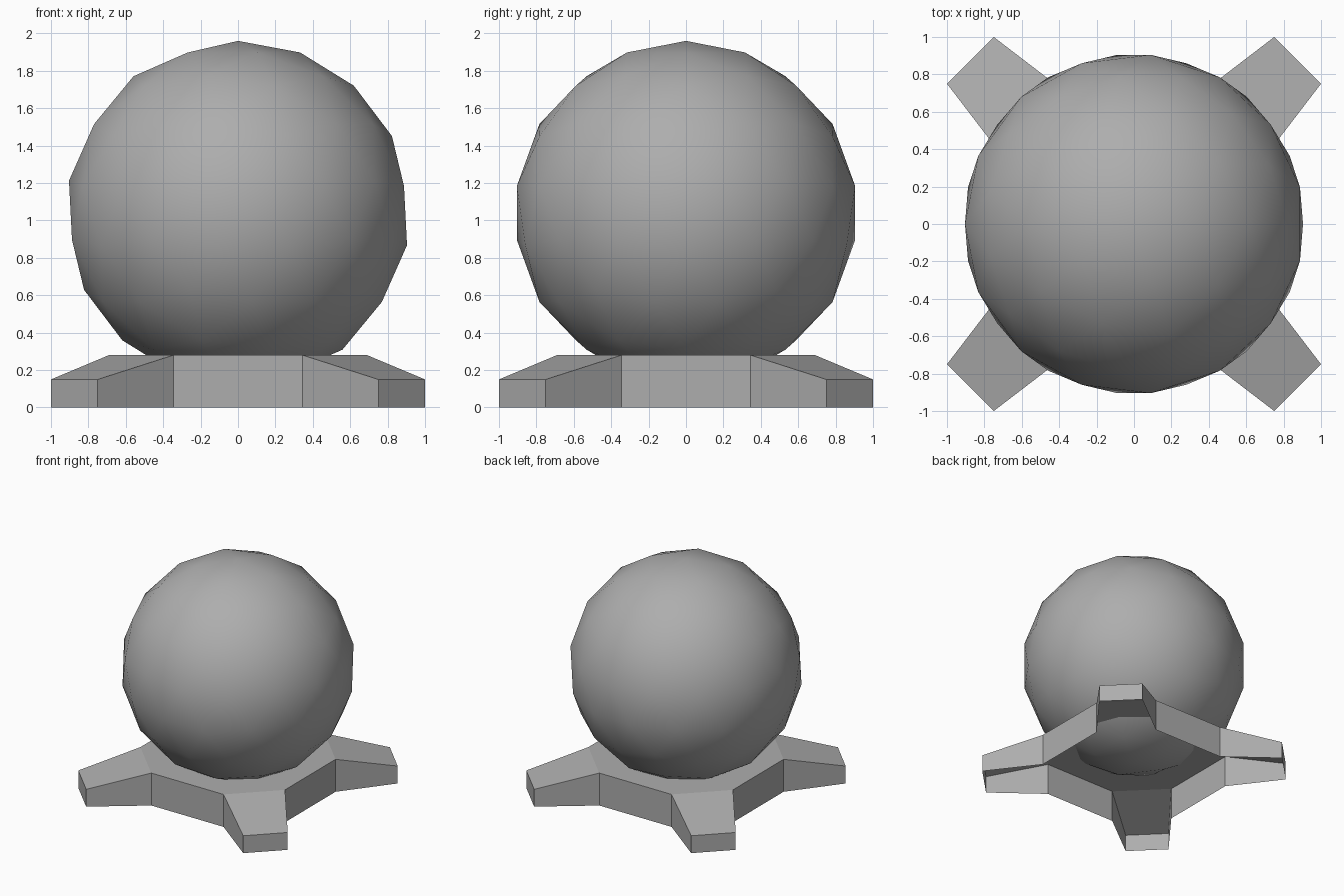
import bpy, bmesh, math
from mathutils import Vector

if "Cube" in bpy.data.objects:
    bpy.data.objects.remove(bpy.data.objects["Cube"])

# Mid-grey for both parts
grey = bpy.data.materials.new("grey")
grey.diffuse_color = (0.42, 0.42, 0.42, 1)
grey.use_nodes = True
grey.node_tree.nodes["Principled BSDF"].inputs["Base Color"].default_value = grey.diffuse_color


def make_object(name, bm, smooth):
    bmesh.ops.recalc_face_normals(bm, faces=bm.faces)
    for f in bm.faces:
        f.smooth = smooth
    mesh = bpy.data.meshes.new(name)
    bm.to_mesh(mesh)
    bm.free()
    mesh.materials.append(grey)
    obj = bpy.data.objects.new(name, mesh)
    bpy.context.collection.objects.link(obj)
    return obj


# Ball: icosahedron with every edge arc split into three
def geodesic_ball(name, radius, height, n=3):
    ico = bmesh.new()
    bmesh.ops.create_icosphere(ico, subdivisions=1, radius=1)
    bm = bmesh.new()
    arc = math.atan(2)
    for face in ico.faces:
        corners = [v.co for v in face.verts]
        grid = {}
        for i in range(n + 1):
            for j in range(n + 1 - i):
                weights = (n - i - j, i, j)
                p = sum((c * math.sin(w / n * arc) for c, w in zip(corners, weights)), Vector())
                grid[i, j] = bm.verts.new(p.normalized() * radius)
        for i in range(n):
            for j in range(n - i):
                bm.faces.new((grid[i, j], grid[i + 1, j], grid[i, j + 1]))
                if i + j < n - 1:
                    bm.faces.new((grid[i + 1, j], grid[i + 1, j + 1], grid[i, j + 1]))
    ico.free()
    bmesh.ops.remove_doubles(bm, verts=bm.verts, dist=0.001)
    bmesh.ops.translate(bm, verts=bm.verts, vec=(0, 0, height))
    return make_object(name, bm, True)


# Base: octagonal plate with four sloping feet, open underneath
def footed_base(name):
    bm = bmesh.new()
    quarter = [(0.69, 0.345, 0.28), (1.0, 0.75, 0.15), (0.75, 1.0, 0.15), (0.345, 0.69, 0.28)]
    top = []
    for k in range(4):
        for x, y, z in quarter:
            for _ in range(k):
                x, y = -y, x
            top.append(bm.verts.new((x, y, z)))
    low = [bm.verts.new((v.co.x, v.co.y, 0)) for v in top]
    bm.faces.new([v for i, v in enumerate(top) if i % 4 in (0, 3)])
    for k in range(4):
        bm.faces.new(top[4 * k:4 * k + 4])
    for i in range(16):
        j = (i + 1) % 16
        bm.faces.new((low[i], low[j], top[j], top[i]))
    return make_object(name, bm, False)


geodesic_ball("ball", 0.92, 1.04)
footed_base("footed_base")
